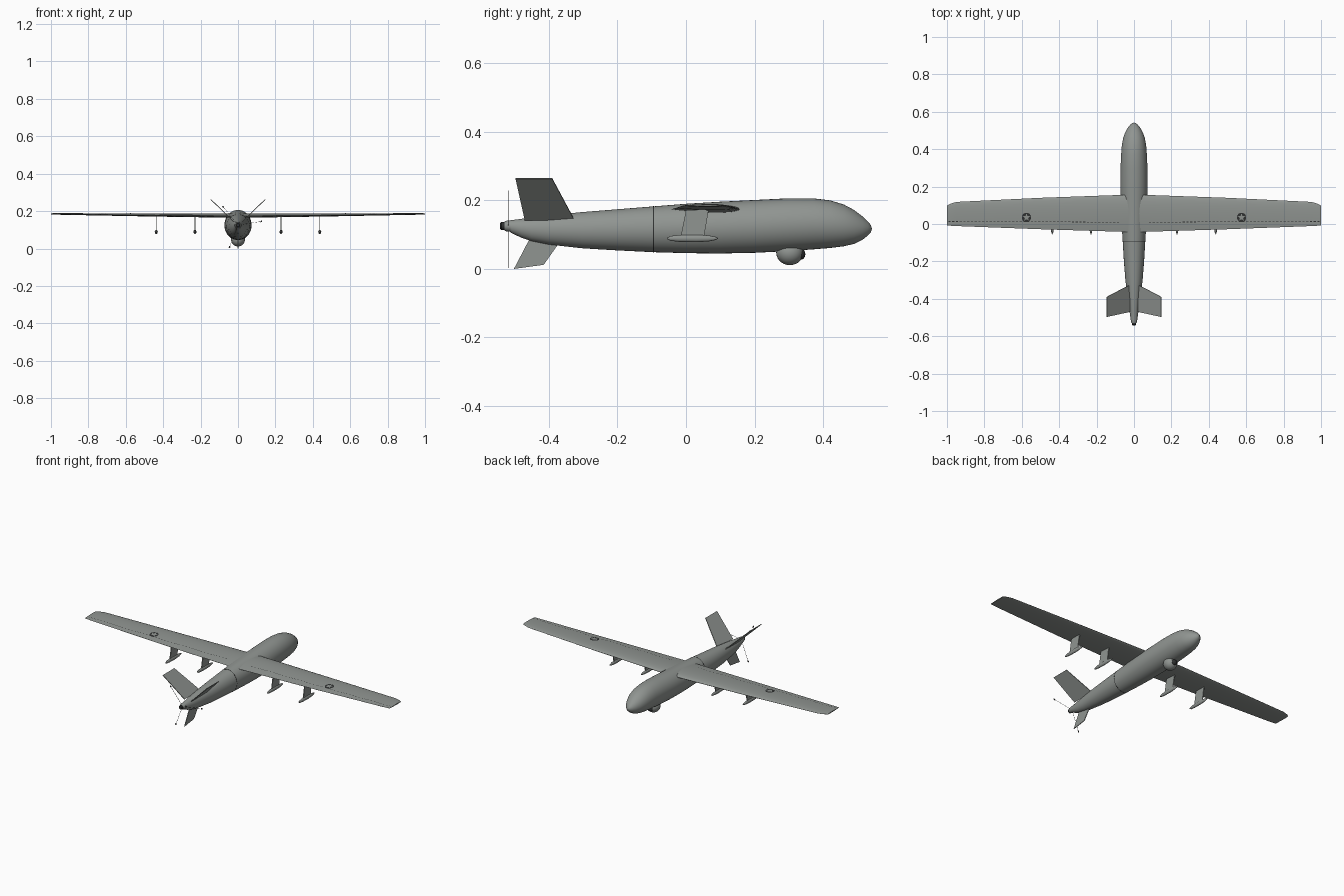
import bpy, bmesh, math
from mathutils import Vector

cube = bpy.data.objects.get("Cube")
if cube:
    bpy.data.objects.remove(cube, do_unlink=True)


def material(name, rgb):
    m = bpy.data.materials.new(name)
    m.use_nodes = True
    m.diffuse_color = (*rgb, 1)
    m.node_tree.nodes["Principled BSDF"].inputs["Base Color"].default_value = (*rgb, 1)
    return m


GREY = material("airframe_grey", (0.28, 0.30, 0.285))
DARK = material("dark_grey", (0.03, 0.032, 0.032))


def finish(name, bm, mat, smooth=True):
    bmesh.ops.recalc_face_normals(bm, faces=bm.faces)
    me = bpy.data.meshes.new(name)
    bm.to_mesh(me)
    bm.free()
    me.materials.append(mat)
    ob = bpy.data.objects.new(name, me)
    bpy.context.collection.objects.link(ob)
    if smooth:
        bpy.ops.object.select_all(action='DESELECT')
        ob.select_set(True)
        bpy.context.view_layer.objects.active = ob
        bpy.ops.object.shade_smooth_by_angle(angle=math.radians(35))
    return ob


def loft(name, rings, mat):
    """Skin a list of equal-length closed rings and cap both ends."""
    bm = bmesh.new()
    vs = [[bm.verts.new(p) for p in r] for r in rings]
    n = len(rings[0])
    for a, b in zip(vs, vs[1:]):
        for i in range(n):
            bm.faces.new((a[i], a[(i + 1) % n], b[(i + 1) % n], b[i]))
    bm.faces.new(vs[0])
    bm.faces.new(vs[-1])
    return finish(name, bm, mat)


def oval(y, top, bottom, half, n=40):
    mid, h = (top + bottom) / 2, (top - bottom) / 2
    return [(half * math.cos(2 * math.pi * i / n), y,
             mid + h * math.sin(2 * math.pi * i / n)) for i in range(n)]


def plate(name, pts, thick, mat):
    """Thicken a flat outline evenly about its own plane."""
    pts = [Vector(p) for p in pts]
    nrm = (pts[1] - pts[0]).cross(pts[2] - pts[0]).normalized() * thick / 2
    bm = bmesh.new()
    n = len(pts)
    a = [bm.verts.new(p + nrm) for p in pts]
    b = [bm.verts.new(p - nrm) for p in pts]
    bm.faces.new(a)
    bm.faces.new(b[::-1])
    for i in range(n):
        bm.faces.new((a[i], b[i], b[(i + 1) % n], a[(i + 1) % n]))
    return finish(name, bm, mat, False)


def ball(name, centre, radii, mat):
    bm = bmesh.new()
    bmesh.ops.create_uvsphere(bm, u_segments=24, v_segments=14, radius=1)
    bmesh.ops.scale(bm, vec=radii, verts=bm.verts)
    bmesh.ops.translate(bm, vec=centre, verts=bm.verts)
    return finish(name, bm, mat)


# Fuselage: station, top, bottom, half width
STATIONS = [
    (-.512, .142, .106, .018), (-.48, .146, .091, .022), (-.45, .150, .081, .027),
    (-.40, .156, .071, .034), (-.30, .166, .060, .046), (-.20, .174, .054, .054),
    (-.10, .182, .049, .060), (0, .190, .046, .066), (.10, .196, .045, .071),
    (.20, .201, .047, .073), (.30, .206, .052, .072), (.37, .206, .057, .069),
    (.42, .200, .061, .065), (.46, .188, .066, .058), (.49, .172, .073, .047),
    (.515, .153, .085, .033), (.53, .139, .097, .021), (.539, .128, .107, .010),
    (.542, .119, .116, .002)]
loft("fuselage", [oval(*s) for s in STATIONS], GREY)
loft("fuselage_seam", [oval(y, .183, .0483, .0608) for y in (-.0965, -.0935)], DARK)

# Propeller hub
loft("propeller_hub", [oval(y, .125 + r, .125 - r, r, 24) for y, r in
                       ((-.53, .013), (-.522, .016), (-.508, .017))], GREY)
loft("hub_cap", [oval(y, .125 + r, .125 - r, r, 24) for y, r in
                 ((-.542, .008), (-.538, .012), (-.528, .012))], DARK)

# Propeller blades, hair thin with small tips
for k in range(3):
    a = math.radians(9 + 120 * k)
    d, s = Vector((math.cos(a), 0, math.sin(a))), Vector((-math.sin(a), 0, math.cos(a)))
    c = Vector((0, -.518, .125))
    for part, r0, r1, w in (("blade", .012, .122, .0006), ("blade_tip", .121, .13, .004)):
        plate(f"propeller_{part}_{k + 1}",
              [c + d * r0 - s * w, c + d * r1 - s * w, c + d * r1 + s * w, c + d * r0 + s * w],
              .001, DARK)

# Wing: span position, trailing edge, leading edge, mid height, thickness
WING = [(0, -.042, .156, .174, .028), (.05, -.042, .156, .174, .027),
        (.5, -.028, .140, .178, .018), (.95, -.011, .118, .184, .010),
        (.985, -.009, .107, .185, .008), (1, -.007, .098, .185, .006)]


def airfoil(x, te, le, z, t, n=14):
    def half(u):
        return t * (.5 * 2.6 * math.sqrt(u) * (1 - u) * .98 + .015)
    us = [(1 - math.cos(math.pi * i / n)) / 2 for i in range(n + 1)]
    upper = [(x, le + (te - le) * u, z + half(u)) for u in us]
    lower = [(x, le + (te - le) * u, z - half(u) * .7) for u in us]
    return upper + lower[::-1]


def wing_point(x, y):
    """Upper wing surface at a place in plan."""
    x0 = abs(x)
    for a, b in zip(WING, WING[1:]):
        if a[0] <= x0 <= b[0]:
            f = (x0 - a[0]) / (b[0] - a[0])
            _, te, le, z, t = [p + (q - p) * f for p, q in zip(a, b)]
            u = min(max((le - y) / (le - te), 0), 1)
            return Vector((x, y, z + t * (1.274 * math.sqrt(u) * (1 - u) + .015)))


loft("wing", [airfoil(-w[0], *w[1:]) for w in WING[::-1]]
     + [airfoil(*w) for w in WING[1:]], GREY)

for side, sx in (("left", 1), ("right", -1)):
    # Flap hinge: a row of thin dark dashes
    bm = bmesh.new()
    for i in range(46):
        x0 = .08 + i * .02
        y = .008 + .004 * x0
        quad = [wing_point(sx * x, yy) + Vector((0, 0, .0012)) for x, yy in
                ((x0, y), (x0 + .012, y), (x0 + .012, y + .003), (x0, y + .003))]
        f = bm.faces.new([bm.verts.new(p) for p in quad])
    bmesh.ops.solidify(bm, geom=bm.faces[:], thickness=.001)
    finish(side + "_hinge_line", bm, DARK, False)

    # Round wing marking with a pale star
    def disc(n, radius, lift):
        pts = []
        for i in range(n):
            a = math.pi / 2 + 2 * math.pi * i / n
            r = radius(i)
            pts.append(wing_point(sx * .575 + r * math.cos(a), .035 + r * math.sin(a))
                       + Vector((0, 0, lift)))
        return pts

    for part, pts, mat in (("disc", disc(30, lambda i: .025, .0012), DARK),
                           ("star", disc(10, lambda i: .009 if i % 2 else .022, .002), GREY)):
        bm = bmesh.new()
        mid = bm.verts.new(wing_point(sx * .575, .035)
                           + Vector((0, 0, .0012 if part == "disc" else .002)))
        vs = [bm.verts.new(p) for p in pts]
        for i in range(len(vs)):
            bm.faces.new((mid, vs[i], vs[(i + 1) % len(vs)]))
        finish(f"{side}_marking_{part}", bm, mat, False)

    # Pylons with store rails
    for place, x in (("inner", .23), ("outer", .437)):
        x *= sx
        plate(f"{side}_{place}_pylon", [(x, -.016, .09), (x, .052, .09),
                                        (x, .066, .172), (x, 0, .172)], .005, GREY)
        loft(f"{side}_{place}_rail",
             [[(x + r * .75 * math.cos(a), y, .089 + r * math.sin(a))
               for a in [math.pi * j / 8 for j in range(16)]]
              for y, r in ((-.055, .002), (-.045, .007), (-.02, .010), (.03, .011),
                           (.065, .009), (.085, .005), (.093, .001))], GREY)

    # Canted tail fin
    plate(side + "_tail_fin", [(sx * .022, -.470, .142), (sx * .022, -.325, .142),
                               (sx * .146, -.390, .263), (sx * .146, -.497, .263)],
          .004, GREY)

# Lower fin
plate("lower_fin", [(0, -.455, .09), (0, -.36, .09), (0, -.415, .012), (0, -.502, 0)],
      .004, GREY)

# Sensor turret
ball("sensor_turret", (0, .303, .048), (.037, .040, .037), GREY)
ball("sensor_lens", (0, .335, .043), (.018, .013, .016), DARK)
